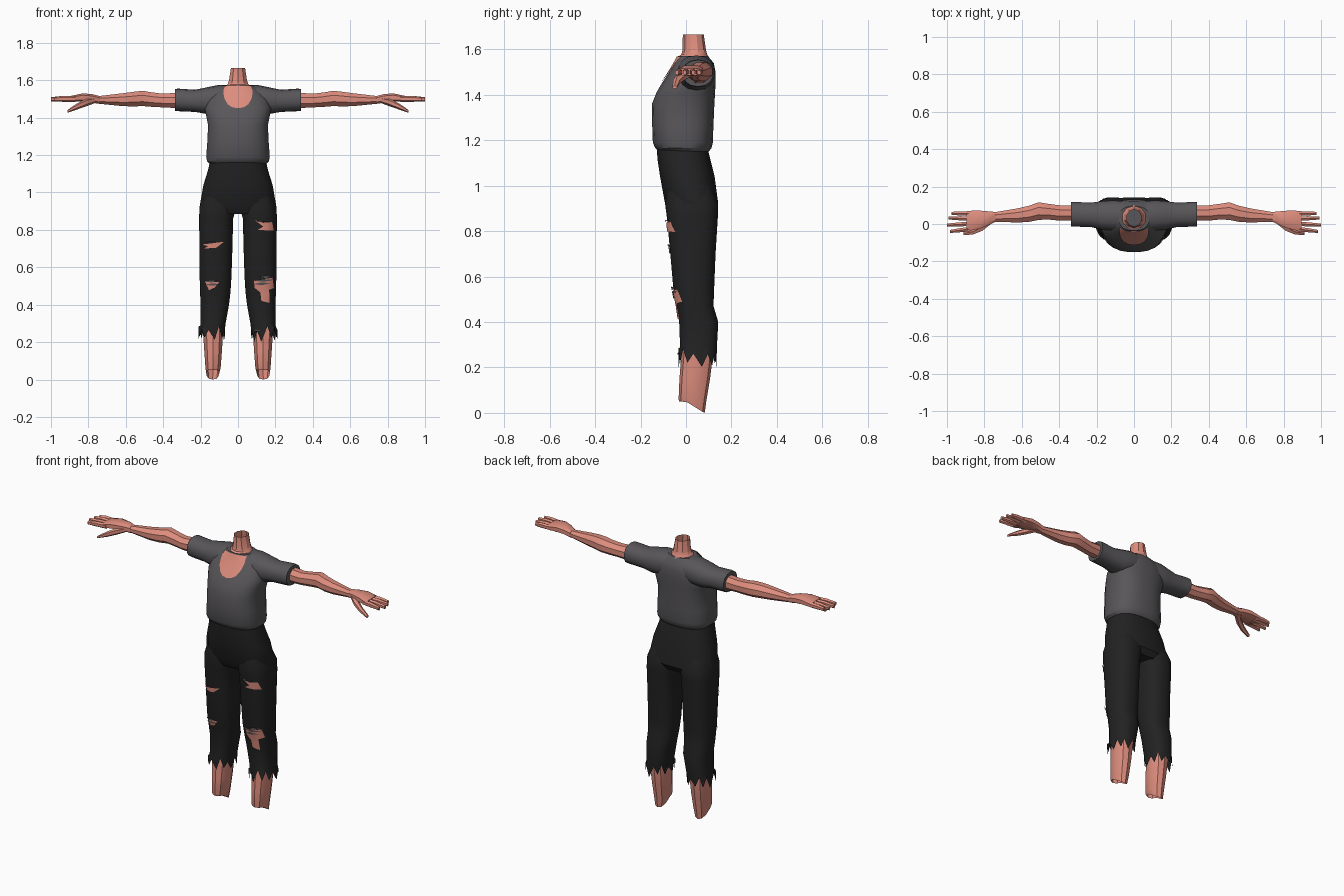
import bpy, bmesh, math, random
from mathutils import Vector
from mathutils.bvhtree import BVHTree

random.seed(4)


def material(name, color):
    m = bpy.data.materials.new(name)
    m.diffuse_color = (*color, 1)
    return m


SKIN = material("skin", (0.72, 0.265, 0.205))
SHIRT = material("grey_cloth", (0.098, 0.093, 0.1))
PANTS = material("black_cloth", (0.016, 0.016, 0.016))


def finish(name, bm, mat):
    me = bpy.data.meshes.new(name)
    bm.to_mesh(me)
    bm.free()
    me.materials.append(mat)
    ob = bpy.data.objects.new(name, me)
    bpy.context.collection.objects.link(ob)
    return ob


def loft(name, rings, mat, axis="z", n=16, p=2.0, side=1, caps=(True, True), edit=None):
    """Skin rounded rings: (position, a0, a1, b0, b1) bounds across the axis.
    Returns a ray-cast tree of the surface. side=-1 mirrors in x."""
    bm = bmesh.new()
    loops = []
    for i, (t, a0, a1, b0, b1) in enumerate(rings):
        loop = []
        for k in range(n):
            ang = 2 * math.pi * (k + 0.5) / n
            c, s = math.cos(ang), math.sin(ang)
            u = math.copysign(abs(c) ** (2 / p), c)
            v = math.copysign(abs(s) ** (2 / p), s)
            # stretch so the ring touches its bounds
            e = max(abs(math.cos(math.pi / n)) ** (2 / p), 0.7)
            a = (a0 + a1) / 2 + u / e * (a1 - a0) / 2
            b = (b0 + b1) / 2 + v / e * (b1 - b0) / 2
            co = Vector((a, b, t) if axis == "z" else (t, a, b))
            if edit and i == len(rings) - 1:
                co = edit(co, k)
            co.x *= side
            loop.append(bm.verts.new(co))
        loops.append(loop)
    for l0, l1 in zip(loops, loops[1:]):
        for k in range(n):
            j = (k + 1) % n
            bm.faces.new((l0[k], l0[j], l1[j], l1[k]))
    if caps[0]:
        bm.faces.new(loops[0])
    if caps[1]:
        bm.faces.new(loops[-1])
    bmesh.ops.recalc_face_normals(bm, faces=bm.faces)
    tree = BVHTree.FromBMesh(bm)
    finish(name, bm, mat)
    return tree


def patch(name, outline, tree, mat, lift=0.005, step=0.015):
    """Thin sheet with an (x, z) outline, draped on the front of a surface."""
    bm = bmesh.new()
    bm.faces.new([bm.verts.new((x, 0, z)) for x, z in outline])
    for i in (0, 1):
        lo, hi = min(q[i] for q in outline), max(q[i] for q in outline)
        for k in range(1, int((hi - lo) / step) + 1):
            at = lo + k * step
            co = (at, 0, 0) if i == 0 else (0, 0, at)
            no = (1, 0, 0) if i == 0 else (0, 0, 1)
            bmesh.ops.bisect_plane(bm, geom=bm.verts[:] + bm.edges[:] + bm.faces[:],
                                   plane_co=co, plane_no=no)
    bmesh.ops.triangulate(bm, faces=bm.faces)
    missed = []
    for v in bm.verts:
        hit, no, _, _ = tree.ray_cast(Vector((v.co.x, -1, v.co.z)), Vector((0, 1, 0)))
        if hit is None:
            missed.append(v)
        else:
            v.co = hit + Vector((0, -lift, 0)) + Vector((no.x, 0, no.z)) * lift * 0.5
    bmesh.ops.delete(bm, geom=missed, context="VERTS")
    for f in bm.faces:
        f.normal_update()
        if f.normal.y > 0:
            f.normal_flip()
    finish(name, bm, mat)


# Shirt body
torso = loft("shirt_body", [
    (1.150, -0.150, 0.150, -0.115, 0.100), (1.165, -0.165, 0.165, -0.135, 0.112),
    (1.190, -0.170, 0.170, -0.146, 0.118), (1.270, -0.164, 0.164, -0.149, 0.121),
    (1.360, -0.160, 0.160, -0.150, 0.125), (1.410, -0.170, 0.170, -0.130, 0.128),
    (1.450, -0.178, 0.178, -0.107, 0.130), (1.500, -0.165, 0.165, -0.074, 0.130),
    (1.540, -0.130, 0.130, -0.050, 0.122), (1.572, -0.080, 0.080, -0.034, 0.095)],
    SHIRT, n=24, p=2.5)

# Neck and scooped neckline
loft("neck", [(1.562, -0.073, 0.073, -0.040, 0.100), (1.578, -0.056, 0.056, -0.018, 0.090),
              (1.600, -0.048, 0.048, -0.012, 0.085), (1.665, -0.038, 0.038, -0.012, 0.076)],
     SKIN, n=10, caps=(True, False))
scoop = [(0.072, 1.568), (0.078, 1.535), (0.072, 1.500), (0.055, 1.470), (0.030, 1.454), (0, 1.449)]
patch("neckline", scoop + [(-x, z) for x, z in scoop[-2::-1]], torso, SKIN)

# Trouser hips
loft("trouser_hips", [
    (1.165, -0.150, 0.150, -0.128, 0.095), (1.120, -0.160, 0.160, -0.126, 0.106),
    (1.040, -0.185, 0.185, -0.114, 0.126), (0.920, -0.206, 0.206, -0.092, 0.142),
    (0.885, -0.190, 0.190, -0.070, 0.120)], PANTS, n=20, p=2.5)


def ragged(co, k):
    co.z += (0.045 if k % 2 else -0.015) + random.uniform(-0.02, 0.012)
    return co


def ankle_cut(co, k):
    co.z = 0.05 - 0.05 * min(max(co.y / 0.08, 0), 1)
    return co


legs = {}
for side, tag in ((1, "left"), (-1, "right")):
    # Trouser leg with ragged hem
    legs[side] = loft(tag + "_trouser_leg", [
        (1.000, 0.020, 0.180, -0.080, 0.110), (0.920, 0.010, 0.206, -0.092, 0.142),
        (0.860, 0.026, 0.208, -0.084, 0.140), (0.700, 0.030, 0.206, -0.069, 0.130),
        (0.550, 0.035, 0.205, -0.056, 0.124), (0.470, 0.040, 0.203, -0.040, 0.121),
        (0.400, 0.048, 0.200, -0.030, 0.142), (0.290, 0.068, 0.200, -0.026, 0.136),
        (0.230, 0.070, 0.212, -0.032, 0.134)],
        PANTS, n=20, p=2.5, side=side, caps=(True, False), edit=ragged)
    # Bare shin, cut off at the ankle
    loft(tag + "_shin", [
        (0.420, 0.075, 0.185, -0.010, 0.110), (0.250, 0.080, 0.187, -0.018, 0.115),
        (0.150, 0.086, 0.180, -0.026, 0.103), (0.060, 0.093, 0.174, -0.030, 0.088),
        (0.000, 0.103, 0.168, -0.028, 0.080)],
        SKIN, n=10, p=2.3, side=side, caps=(True, False), edit=ankle_cut)
    # Sleeve
    loft(tag + "_sleeve", [
        (0.040, -0.030, 0.120, 1.440, 1.572), (0.110, -0.035, 0.126, 1.425, 1.572),
        (0.170, -0.030, 0.122, 1.422, 1.560), (0.230, -0.016, 0.114, 1.432, 1.548),
        (0.320, -0.014, 0.118, 1.436, 1.554), (0.337, -0.012, 0.118, 1.438, 1.552)],
        SHIRT, axis="x", n=14, p=2.3, side=side)
    # Arm
    loft(tag + "_arm", [
        (0.300, 0.018, 0.100, 1.450, 1.535), (0.400, 0.018, 0.100, 1.455, 1.528),
        (0.460, 0.024, 0.108, 1.458, 1.535), (0.510, 0.022, 0.116, 1.462, 1.544),
        (0.560, 0.012, 0.098, 1.460, 1.538), (0.620, 0.008, 0.084, 1.462, 1.530),
        (0.740, 0.012, 0.064, 1.474, 1.516), (0.780, 0.004, 0.068, 1.480, 1.524)],
        SKIN, axis="x", n=8, side=side)
    # Palm
    loft(tag + "_palm", [
        (0.740, 0.012, 0.064, 1.474, 1.516), (0.780, -0.008, 0.068, 1.482, 1.526),
        (0.830, -0.026, 0.072, 1.486, 1.530), (0.895, -0.040, 0.070, 1.486, 1.516)],
        SKIN, axis="x", n=8, p=3, side=side)
    # Fingers
    for i, (y0, y1, tip) in enumerate(((0.056, 0.057, 0.975), (0.029, 0.032, 0.992),
                                       (0.002, -0.006, 1.000), (-0.026, -0.040, 0.985))):
        loft(f"{tag}_finger_{i + 1}", [
            (0.870, y0 - 0.012, y0 + 0.012, 1.487, 1.514),
            (0.930, (y0 + y1) / 2 - 0.011, (y0 + y1) / 2 + 0.011, 1.487, 1.515),
            (tip, y1 - 0.008, y1 + 0.008, 1.488, 1.508)],
            SKIN, axis="x", n=6, side=side)
    # Thumb
    loft(tag + "_thumb", [
        (0.765, 0.000, 0.040, 1.480, 1.508), (0.810, -0.036, 0.004, 1.464, 1.500),
        (0.860, -0.056, -0.026, 1.446, 1.474), (0.912, -0.060, -0.040, 1.427, 1.440)],
        SKIN, axis="x", n=6, side=side)

# Rips showing skin
patch("left_thigh_rip", [(0.09, 0.852), (0.135, 0.838), (0.18, 0.842), (0.193, 0.796),
                         (0.105, 0.800), (0.135, 0.818)], legs[1], SKIN)
patch("left_knee_rip", [(0.085, 0.53), (0.185, 0.545), (0.193, 0.49), (0.165, 0.48), (0.168, 0.41),
                        (0.125, 0.42), (0.12, 0.465), (0.09, 0.49)], legs[1], SKIN)
patch("right_thigh_rip", [(-0.19, 0.722), (-0.15, 0.727), (-0.075, 0.737), (-0.115, 0.705),
                          (-0.18, 0.700), (-0.16, 0.713)], legs[-1], SKIN)
patch("right_knee_rip", [(-0.175, 0.525), (-0.10, 0.522), (-0.125, 0.492), (-0.155, 0.478)],
      legs[-1], SKIN)

# Frayed grey lining strands across the rips
for i, (side, x0, x1, z, h) in enumerate((
        (1, 0.105, 0.19, 0.548, 0.012), (1, 0.08, 0.19, 0.530, 0.011), (1, 0.085, 0.17, 0.512, 0.012),
        (1, 0.09, 0.17, 0.845, 0.006), (1, 0.06, 0.13, 0.255, 0.020),
        (-1, -0.185, -0.10, 0.526, 0.011), (-1, -0.18, -0.09, 0.508, 0.009),
        (-1, -0.18, -0.12, 0.738, 0.006))):
    mid = (x0 + x1) / 2
    patch(f"frayed_strand_{i + 1}", [(x0, z), (mid, z + h * 0.7), (x1, z + h * 0.3), (mid, z - h * 0.6)],
          legs[side], SHIRT, lift=0.009)

# Smooth shading that keeps sharp edges
for ob in bpy.data.objects:
    ob.select_set(True)
    bpy.context.view_layer.objects.active = ob
bpy.ops.object.shade_smooth_by_angle(angle=math.radians(32))
